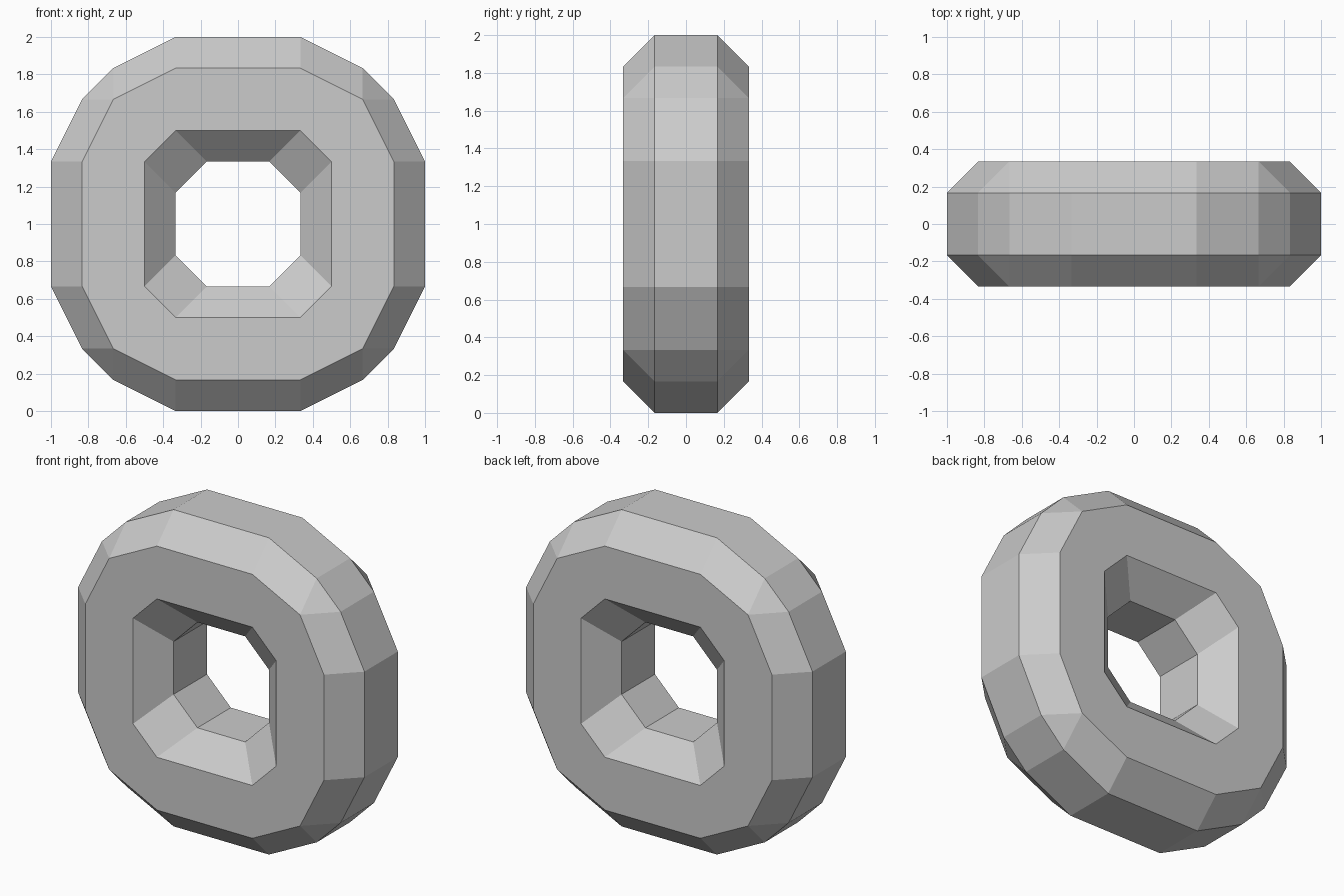
import bpy, bmesh

if "Cube" in bpy.data.objects:
    bpy.data.objects.remove(bpy.data.objects["Cube"])

U = 1 / 6  # the model sits on a grid of sixths

# Four cross-sections through one quadrant: (radial points x, z) in sixths,
# with the half-depth of each loop
OUTER_RIM = ([(2, 6), (4, 5), (5, 4), (6, 2)], 1)
FACE_EDGE = ([(2, 5), (4, 4), (4, 4), (5, 2)], 2)
HOLE_EDGE = ([(2, 3), (2, 3), (3, 2), (3, 2)], 2)
HOLE_WALL = ([(1, 2), (1, 2), (2, 1), (2, 1)], 1)


def full_loop(quad):
    """Turn a quadrant through four quarter turns."""
    pts = []
    for turn in range(4):
        for x, z in quad:
            for _ in range(turn):
                x, z = z, -x
            pts.append((x, z))
    return pts


bm = bmesh.new()
half = [OUTER_RIM, FACE_EDGE, HOLE_EDGE, HOLE_WALL]
# Front loops go inwards, back loops come out again
sections = [(q, -d) for q, d in half] + [(q, d) for q, d in reversed(half)]
loops = [[bm.verts.new((x * U, y * U, 1 + z * U)) for x, z in full_loop(q)]
         for q, y in sections]

# Bridge neighbouring loops into a closed ring
for i, a in enumerate(loops):
    b = loops[(i + 1) % len(loops)]
    n = len(a)
    for j in range(n):
        k = (j + 1) % n
        bm.faces.new((a[j], a[k], b[k], b[j]))

# Merge the doubled corners
bmesh.ops.remove_doubles(bm, verts=bm.verts, dist=0.001)
bmesh.ops.recalc_face_normals(bm, faces=bm.faces)

mesh = bpy.data.meshes.new("faceted_ring")
bm.to_mesh(mesh)
bm.free()
ring = bpy.data.objects.new("faceted_ring", mesh)
bpy.context.collection.objects.link(ring)
